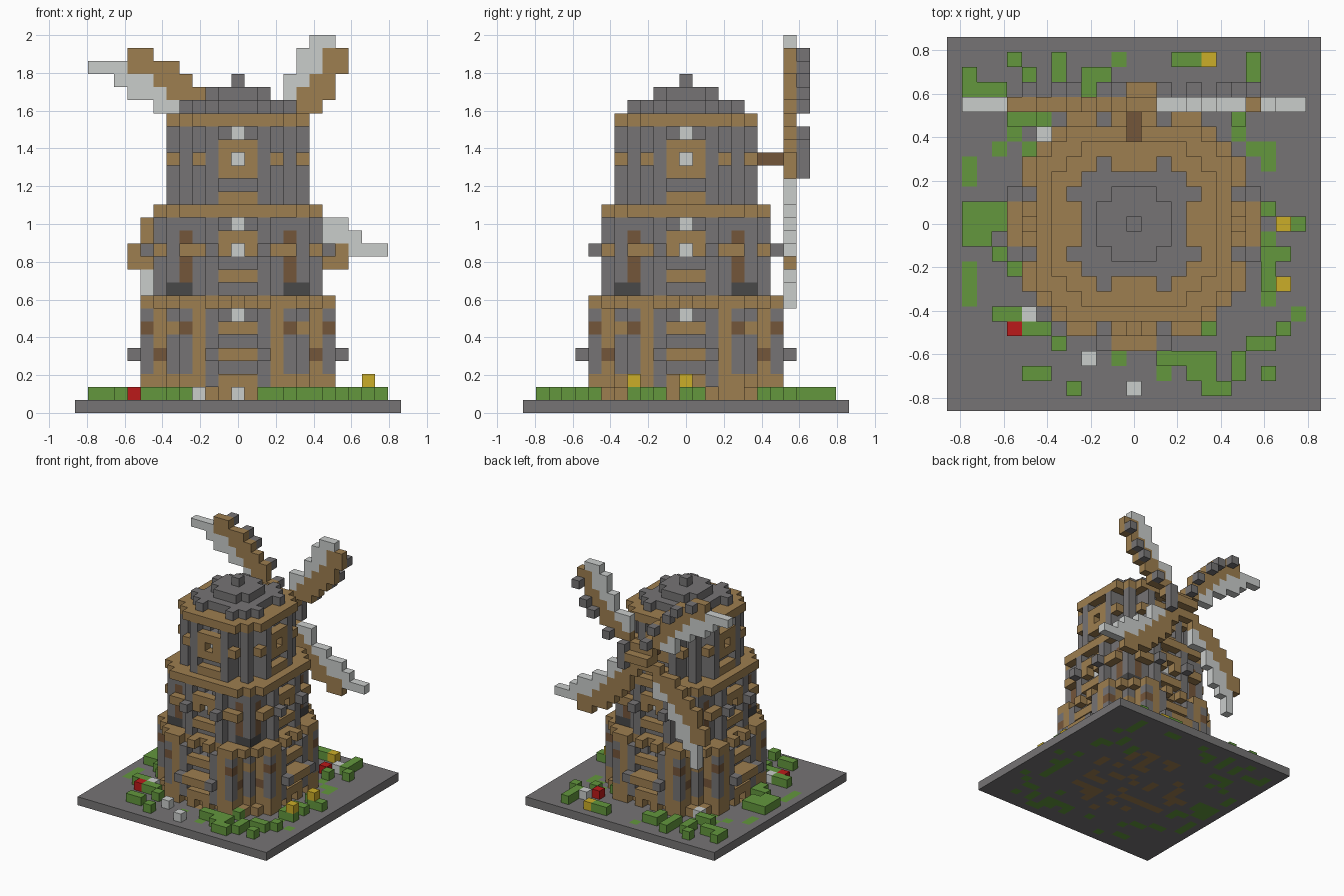
import bpy, bmesh, random
from mathutils import Vector

random.seed(4)
cube = bpy.data.objects.get("Cube")
if cube:
    bpy.data.objects.remove(cube)

U = 2 / 29  # edge of one block
COLOURS = {
    "stone": (.18, .174, .177), "timber": (.34, .21, .08),
    "leaf": (.125, .31, .047), "cloth": (.59, .61, .6),
    "yellow": (.6, .42, .022), "red": (.5, .01, .01),
    "dark timber": (.175, .092, .042), "charcoal": (.065, .065, .065)}
NAMES = list(COLOURS)
MATS = []
for name, rgb in COLOURS.items():
    m = bpy.data.materials.new(name)
    m.use_nodes = True
    m.diffuse_color = (*rgb, 1)
    bsdf = m.node_tree.nodes["Principled BSDF"]
    bsdf.inputs["Base Color"].default_value = (*rgb, 1)
    bsdf.inputs["Roughness"].default_value = 0.9
    MATS.append(m)

parts = {}


def put(part, x, y, z, colour):
    parts.setdefault(part, {})[(x, y, z)] = colour


def sym(part, a, b, levels, colour):
    """Repeat a block on all eight mirrored positions of the tower."""
    for x, y in ((a, b), (b, a)):
        for sx in (1, -1):
            for sy in (1, -1):
                for z in levels:
                    put(part, sx * x, sy * y, z, colour)


REACH = {7: 65, 6: 52, 5: 34, 4: 20, 2: 5, 0: 0}


def disc(part, r, levels, colour, skip=()):
    """Round slab of blocks, leaving out chosen rim offsets."""
    for x in range(-r, r + 1):
        for y in range(-r, r + 1):
            a, b = max(abs(x), abs(y)), min(abs(x), abs(y))
            if x * x + y * y <= REACH[r] and not (a == r and b in skip):
                for z in levels:
                    put(part, x, y, z, colour)


def bars(part, r, levels):
    """Three-block timber crosspieces on the four main sides."""
    for b in (0, 1):
        sym(part, r, b, levels, "timber")


def lamps(part, r, levels):
    """Pale lamps set one block deep behind small openings."""
    for x, y in ((r, 0), (-r, 0), (0, r), (0, -r)):
        for z in levels:
            parts[part].pop((x, y, z), None)
    sym(part, r - 1, 0, levels, "cloth")


# Ground slab with worn boards under the tower
for x in range(-12, 13):
    for y in range(-12, 13):
        worn = x * x + y * y < 50 and random.random() < .25
        put("ground", x, y, 0, "timber" if worn else "stone")
GRASS = [(-9, 5), (-7, 5), (-11, 4), (-11, 3), (-11, -3), (-11, -4), (-8, 6),
         (7, 6), (8, 5), (9, 5), (9, 4), (9, -1), (11, -6), (9, -5), (-11, -5),
         (-1, -9), (2, -10), (-1, 11), (-6, 7)]
for x, y in GRASS:
    put("ground", x, y, 0, "leaf")

# Hedges: corner, width and depth of each clump
HEDGES = [
    (-11, 9, 3, 1), (-11, 10, 1, 1), (-8, 11, 1, 1), (-7, 9, 1, 2),
    (-5, 9, 1, 3), (-3, 9, 1, 2), (-2, 10, 1, 1), (3, 11, 2, 1),
    (8, 11, 1, 1), (8, 9, 1, 2), (9, 8, 1, 1), (-8, 7, 2, 1),
    (7, 7, 1, 1), (5, 5, 1, 2), (-11, 0, 3, 2), (-11, -1, 2, 1),
    (9, 1, 1, 1), (11, 0, 1, 1), (-9, -2, 2, 1), (-8, -3, 1, 1),
    (9, -2, 2, 1), (9, -4, 1, 2), (-9, -6, 2, 1), (-7, -7, 2, 1),
    (5, -7, 1, 1), (10, -7, 1, 1), (8, -8, 2, 1), (-5, -8, 1, 1),
    (-7, -10, 2, 1), (2, -9, 4, 1), (4, -10, 2, 1), (7, -10, 1, 2),
    (9, -10, 1, 1), (-4, -11, 1, 1), (5, -11, 2, 1)]
for x, y, w, d in HEDGES:
    for i in range(w):
        for j in range(d):
            put("hedges", x + i, y + j, 1, "leaf")
            put("ground", x + i, y + j, 0, "leaf")

# Flowers, two of them on tall stems
for colour, spots in (("cloth", ((-6, 6), (-7, -6), (-3, -9), (0, -11), (7, 9))),
                      ("red", ((-8, -7), (6, 8))), ("yellow", ((5, 11),))):
    for x, y in spots:
        put("flowers", x, y, 1, colour)
for y in (0, -4):
    put("hedges", 10, y, 1, "leaf")
    put("flowers", 10, y, 2, "yellow")

# Lower storey
low, P = range(2, 8), "lower_storey"
disc(P, 7, [1], "timber", skip=(0, 2))
disc(P, 6, low, "stone")
sym(P, 7, 2, low, "stone")
sym(P, 7, 3, low, "timber")
sym(P, 7, 4, low, "stone")
sym(P, 7, 4, (2,), "timber")
sym(P, 7, 4, (6,), "dark timber")
sym(P, 6, 4, low, "timber")
sym(P, 6, 4, (4,), "dark timber")
sym(P, 5, 5, (2, 6), "timber")
bars(P, 7, (2, 4, 6))
bars(P, 8, (4,))
sym(P, 8, 2, (4,), "stone")
lamps(P, 6, (7,))

# Middle storey
mid, P = range(9, 15), "middle_storey"
disc(P, 5, mid, "stone")
sym(P, 6, 2, mid, "stone")
sym(P, 5, 5, mid, "stone")
sym(P, 5, 4, (10, 11, 13), "dark timber")
sym(P, 5, 4, (12, 14), "stone")
for b in (4, 5):
    sym(P, 5, b, (9,), "charcoal")
for b in (3, 4):
    sym(P, 6, b, (12,), "timber")
bars(P, 6, (10, 12, 13))
sym(P, 7, 2, (12,), "stone")
lamps(P, 6, (12,))
lamps(P, 5, (14,))

# Upper storey
top, P = range(16, 22), "upper_storey"
disc(P, 4, top, "stone")
sym(P, 5, 2, top, "stone")
sym(P, 4, 4, top, "stone")
sym(P, 5, 3, (19,), "timber")
bars(P, 5, (16, 18, 19, 20))
lamps(P, 5, (19,))
lamps(P, 4, (21,))

# Timber rings and stepped roof
disc("lower_ring", 7, [8], "timber", skip=(0, 2))
disc("middle_ring", 6, [15], "timber")
disc("upper_ring", 5, [22], "timber")
disc("roof", 4, [23], "stone", skip=(0, 1))
disc("roof", 2, [24], "stone")
disc("roof", 0, [25], "stone")

# Axle and hub at the back
HUB = 19
for y in (6, 7):
    put("axle", 0, y, HUB, "dark timber")
for x in (-1, 0, 1):
    put("hub", x, 9, HUB, "timber")
    for z in (-1, 0, 1):
        put("hub", x, 8, HUB + z, "timber")
for z in (-1, 0, 1):
    put("hub", 2, 9, HUB + z, "stone")

# Sails: height above hub -> horizontal run, turned in quarter steps
SPAR = {8: (-8, -7), 7: (-8, -5), 6: (-6, -4), 5: (-5, -3),
        4: (-4, -2), 3: (-3, -2), 2: (-2, -1)}
CLOTH = {7: (-11, -9), 6: (-9, -7), 5: (-8, -6), 4: (-6, -5),
         3: (-4, -4), 2: (-4, -3)}


def turn(x, z, quarter):
    for _ in range(quarter):
        x, z = z, -x
    return x, z


for quarter in range(4):
    sail = f"sail_{quarter + 1}"
    for runs, colour in ((CLOTH, "cloth"), (SPAR, "timber")):
        for h, (first, last) in runs.items():
            for run in range(first, last + 1):
                x, z = turn(run, h, quarter)
                if z + HUB <= 28:
                    put(sail, x, 8, z + HUB, colour)
    if quarter < 2:  # stone weights along the trailing edge
        for h, (first, last) in SPAR.items():
            if h not in (3, 5):
                x, z = turn(last, h, quarter)
                put(sail, x, 9, z + HUB, "stone")

# Turn the blocks of every part into a mesh of exposed faces
solid = {cell for blocks in parts.values() for cell in blocks}
SIDES = [Vector([s * (axis == k) for k in range(3)]) for axis in range(3) for s in (1, -1)]
for name, blocks in parts.items():
    bm = bmesh.new()
    for cell, colour in blocks.items():
        centre = Vector(cell) + Vector((0, 0, .5))
        for n in SIDES:
            if tuple(int(a + b) for a, b in zip(cell, n)) in solid:
                continue
            s = Vector((n.y, n.z, n.x)) / 2
            t = n.cross(s)
            ring = (-s - t, s - t, s + t, t - s)
            face = bm.faces.new([bm.verts.new((centre + n / 2 + d) * U) for d in ring])
            face.material_index = NAMES.index(colour)
    bmesh.ops.remove_doubles(bm, verts=bm.verts, dist=U / 100)
    mesh = bpy.data.meshes.new(name)
    bm.to_mesh(mesh)
    bm.free()
    for m in MATS:
        mesh.materials.append(m)
    bpy.context.scene.collection.objects.link(bpy.data.objects.new(name, mesh))
